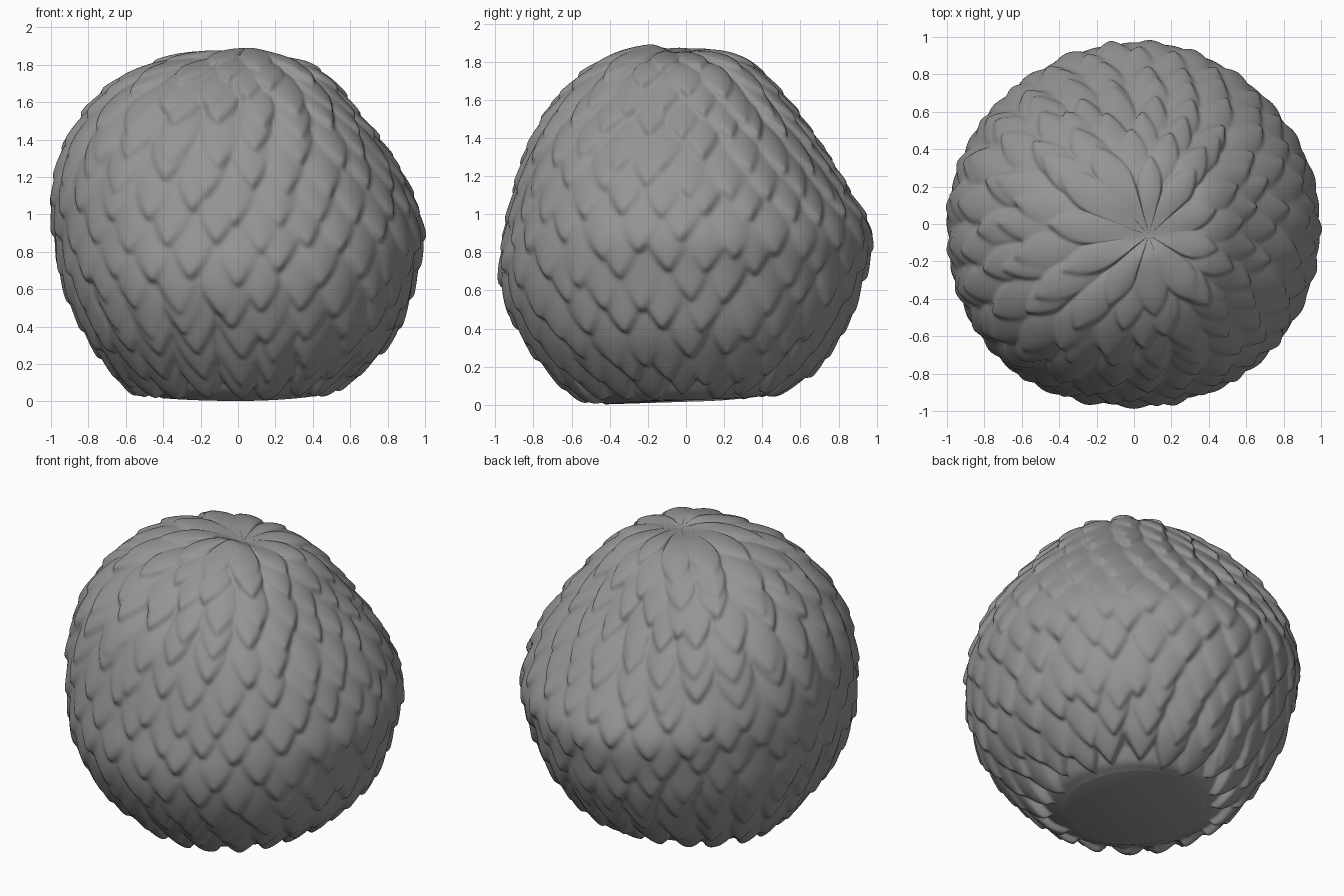
import bpy, math, random

if "Cube" in bpy.data.objects:
    bpy.data.objects.remove(bpy.data.objects["Cube"])
random.seed(4)

# Silhouette profiles (radius, z) from crown to foot, for right, back, left, front
PROFILES = [
    [(0, 1.85), (.3, 1.82), (.45, 1.75), (.6, 1.59), (.8, 1.35), (.92, 1.14), (.995, .9),
     (.965, .7), (.87, .4), (.71, .2), (.52, .05), (.4, .025)],
    [(0, 1.85), (.2, 1.86), (.36, 1.80), (.5, 1.65), (.7, 1.37), (.85, 1.14), (.975, .9),
     (.935, .65), (.86, .45), (.69, .19), (.5, .06), (.4, .045)],
    [(0, 1.85), (.25, 1.87), (.5, 1.81), (.73, 1.66), (.9, 1.44), (.975, 1.25), (1.0, 1.05),
     (.975, .8), (.92, .57), (.77, .28), (.57, .05), (.4, .015)],
    [(0, 1.85), (.15, 1.89), (.4, 1.82), (.6, 1.68), (.78, 1.46), (.885, 1.2), (.955, .9),
     (.98, .7), (.935, .5), (.79, .25), (.58, .04), (.42, .0)],
]
# Extra fullness on each diagonal: shoulder, belly
DIAGONALS = [(.01, -.015), (.04, -.02), (.05, .04), (.03, .02)]
NT, NA = 250, 440      # steps crown to foot, steps around
LENGTH = 2.6           # mean arc length of a profile


def spline(pts, t):
    """Catmull-Rom point at t in 0..1, mirrored at the crown."""
    f = t * (len(pts) - 1)
    i = min(int(f), len(pts) - 2)
    f -= i
    p0 = pts[i - 1] if i else (-pts[1][0], pts[1][1])
    p1, p2 = pts[i], pts[i + 1]
    p3 = pts[i + 2] if i + 2 < len(pts) else (2 * p2[0] - p1[0], 2 * p2[1] - p1[1])
    return tuple(.5 * (2 * b + (c - a) * f + (2 * a - 5 * b + 4 * c - d) * f * f
                       + (3 * b - a - 3 * c + d) * f ** 3)
                 for a, b, c, d in zip(p0, p1, p2, p3))


def resample(pts):
    """NT + 1 points evenly spaced along the profile."""
    fine = [spline(pts, k / 1200) for k in range(1201)]
    acc = [0]
    for a, b in zip(fine, fine[1:]):
        acc.append(acc[-1] + math.dist(a, b))
    out, k = [], 0
    for i in range(NT + 1):
        while k < 1200 and acc[k] < acc[-1] * i / NT:
            k += 1
        out.append(fine[k])
    return out


# Rows of overlapping scales: tip distance, count, and jitter per scale
COUNTS = [11, 15, 19, 22, 24, 25, 26, 26, 26, 26, 25, 24, 22, 20]
SCALE = .46
rows = []
for j, n in enumerate(COUNTS):
    jit = [(random.uniform(-.05, .05), random.uniform(-.14, .14)) for _ in range(n)]
    rows.append((.48 + .158 * j, n, .5 * (j % 2), jit))


def scale_height(a, v):
    best = 0
    for j, (tip, n, off, jit) in enumerate(rows):
        if not tip - SCALE - .06 < v < tip + .06:
            continue
        x = a / math.tau * n + off
        k = math.floor(x)
        dv, dx = jit[k % n]
        s = (v - tip - dv + SCALE) / SCALE
        if j == 0:
            s = max(s, 0)
        if not 0 <= s < 1:
            continue
        x = abs(x - k - .5 - dx * s)
        q = max(0, (s - .45) / .55)
        w = .6 * (1 - q * q)
        if x >= w:
            continue
        slope = .055 * s if j else max(.05, .055 * s)
        dome = .02 * (1 - (x / w) ** 2)
        if j == 0:
            dome = (dome - .015) * min(1, max(0, s * 2.2 - .5)) + .005
        edge = min(1, (w - x) / .12)
        h = slope + dome
        best = max(best, best + (h - best) * edge)
    return best


# Scaly body: blended profiles pushed in and out by the scales
prof = [resample(p) for p in PROFILES]
verts, faces = [(.08, -.06, 1.85)], []
for i in range(1, NT + 1):
    t = i / NT
    fade = max(0, 1 - t / .4) ** 2
    foot = min(1, (1 - t) / .07)
    upper = max(0, min(1, (.6 - t) / .25))
    round_off = min(1, t / .2, (1 - t) / .2)
    for k in range(NA):
        a = math.tau * k / NA
        q = int(4 * k / NA)
        w = math.sin(a - q * math.pi / 2) ** 2
        A, B = prof[q], prof[(q + 1) % 4]
        mix = lambda m, c: A[m][c] * (1 - w) + B[m][c] * w
        r, z = mix(i, 0), mix(i, 1)
        lo, hi = max(i - 4, 0), min(i + 4, NT)
        dr, dz = mix(hi, 0) - mix(lo, 0), mix(hi, 1) - mix(lo, 1)
        d = math.hypot(dr, dz)
        hi_amp, lo_amp = DIAGONALS[q]
        full = hi_amp * upper + lo_amp * (1 - upper)
        r += full * round_off * math.sin(2 * a) ** 2
        push = (scale_height(a, t * LENGTH) - .055) * foot * min(1, t / .06)
        r -= dz / d * push
        z += dr / d * push
        verts.append((r * math.cos(a) + .08 * fade, r * math.sin(a) - .06 * fade, max(z, 0)))

ring = lambda i, k: 1 + (i - 1) * NA + k % NA
for k in range(NA):
    faces.append((0, ring(1, k), ring(1, k + 1)))
    for i in range(1, NT):
        faces.append((ring(i, k), ring(i + 1, k), ring(i + 1, k + 1), ring(i, k + 1)))

# Flat foot
rim = [ring(NT, k) for k in range(NA)]
faces.append(tuple(reversed(rim)))

mesh = bpy.data.meshes.new("scaly_bulb")
mesh.from_pydata(verts, [], faces)
mesh.shade_smooth()
obj = bpy.data.objects.new("scaly_bulb", mesh)
bpy.context.collection.objects.link(obj)

# Soften the scale edges
soft = obj.modifiers.new("soften", 'SMOOTH')
soft.factor = .5
soft.iterations = 7

# Dark grey finish
grey = bpy.data.materials.new("dark_grey")
grey.diffuse_color = (.3, .3, .3, 1)
grey.use_nodes = True
grey.node_tree.nodes["Principled BSDF"].inputs["Base Color"].default_value = grey.diffuse_color
mesh.materials.append(grey)
